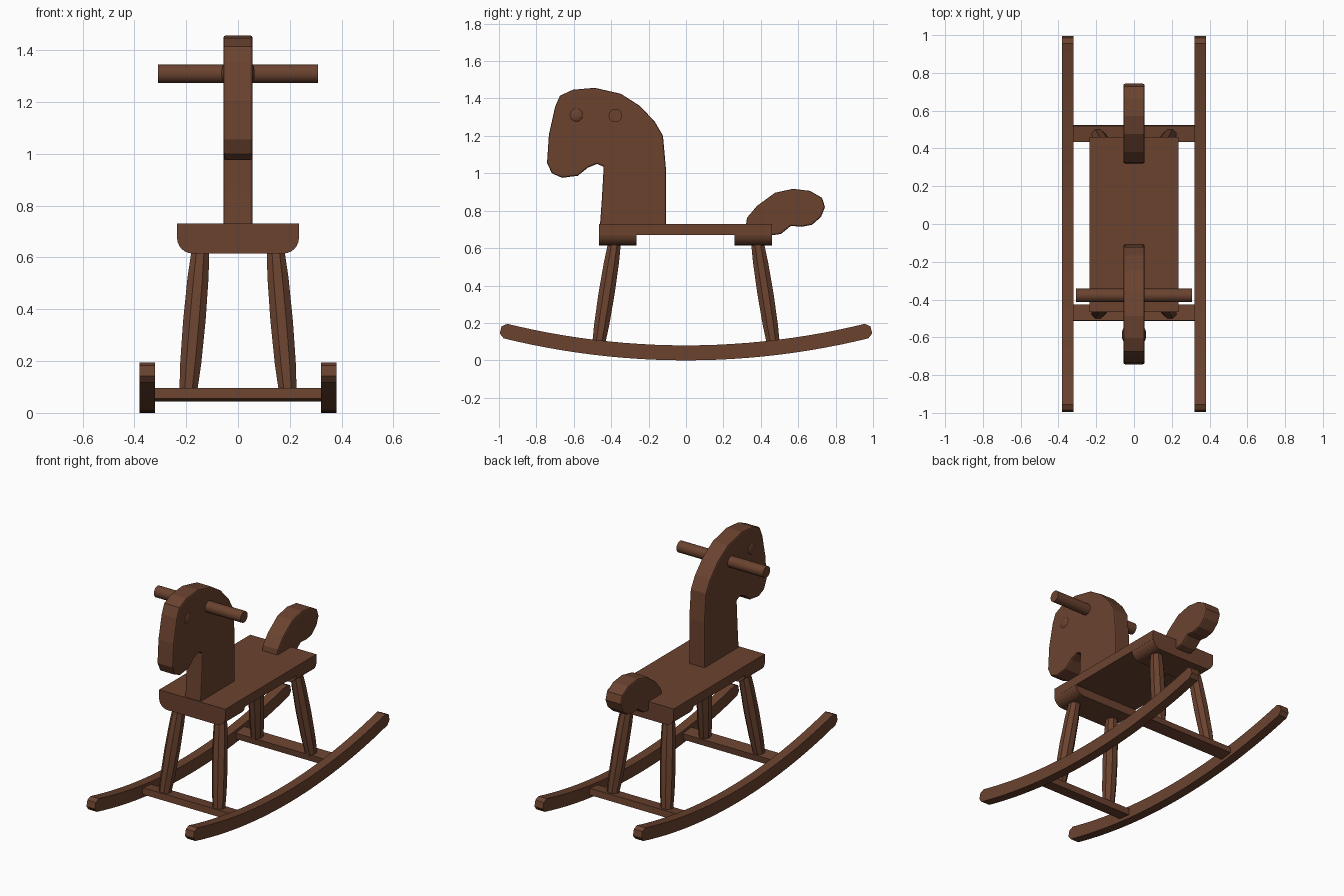
import bpy, bmesh, math
from mathutils import Vector

cube = bpy.data.objects.get("Cube")
if cube:
    bpy.data.objects.remove(cube, do_unlink=True)

wood = bpy.data.materials.new("brown wood")
wood.use_nodes = True
BROWN = (0.145, 0.055, 0.028, 1)
wood.diffuse_color = BROWN
wood.node_tree.nodes["Principled BSDF"].inputs["Base Color"].default_value = BROWN


def finish(name, bm, smooth=None, bevel=0):
    bmesh.ops.recalc_face_normals(bm, faces=bm.faces)
    mesh = bpy.data.meshes.new(name)
    bm.to_mesh(mesh)
    bm.free()
    mesh.materials.append(wood)
    ob = bpy.data.objects.new(name, mesh)
    bpy.context.collection.objects.link(ob)
    if bevel:
        mod = ob.modifiers.new("bevel", "BEVEL")
        mod.width = bevel
        mod.segments = 2
        mod.limit_method = "ANGLE"
        mod.angle_limit = math.radians(60)
    if smooth:
        bpy.ops.object.select_all(action="DESELECT")
        ob.select_set(True)
        bpy.context.view_layer.objects.active = ob
        bpy.ops.object.shade_smooth_by_angle(angle=math.radians(smooth))
    return ob


def slab(name, outline, lo, hi, axis="x", **kw):
    """Extrude an outline (horizontal, z) along x or y."""
    bm = bmesh.new()
    place = (lambda a, z: (lo, a, z)) if axis == "x" else (lambda a, z: (a, lo, z))
    face = bm.faces.new([bm.verts.new(place(a, z)) for a, z in outline])
    ext = bmesh.ops.extrude_face_region(bm, geom=[face])
    verts = [v for v in ext["geom"] if isinstance(v, bmesh.types.BMVert)]
    d = hi - lo
    bmesh.ops.translate(bm, verts=verts, vec=(d, 0, 0) if axis == "x" else (0, d, 0))
    return finish(name, bm, **kw)


def box(name, size, loc, tilt=0):
    bm = bmesh.new()
    bmesh.ops.create_cube(bm, size=1)
    bmesh.ops.scale(bm, verts=bm.verts, vec=size)
    ob = finish(name, bm)
    ob.location = loc
    ob.rotation_euler.x = tilt
    return ob


def leg(name, top, bottom):
    """Eight-sided leg, thinner at both ends."""
    bm = bmesh.new()
    top, bottom = Vector(top), Vector(bottom)
    rings = []
    for t, r in ((0, 0.037), (0.2, 0.044), (0.5, 0.047), (0.8, 0.044), (1, 0.037)):
        c = top.lerp(bottom, t)
        angles = [math.tau * (k + 0.5) / 8 for k in range(8)]
        rings.append([bm.verts.new(c + Vector((r * math.cos(a), r * math.sin(a), 0)))
                      for a in angles])
    for a, b in zip(rings, rings[1:]):
        for k in range(8):
            n = (k + 1) % 8
            bm.faces.new((a[k], a[n], b[n], b[k]))
    bm.faces.new(rings[0])
    bm.faces.new(rings[-1])
    return finish(name, bm, smooth=15)


# Rockers: arc bands with rounded ends
R, THICK, HALF = 4.1, 0.08, 0.245


def arc(radius, ang):
    return (radius * math.sin(ang), R - radius * math.cos(ang))


steps = [-HALF + 2 * HALF * i / 24 for i in range(25)]
steps[0] += 0.005
steps[-1] -= 0.005
tip = HALF + 0.0015
outline = [arc(R, a) for a in steps]
outline += [arc(R - 0.02, tip), arc(R - 0.06, tip)]
outline += [arc(R - THICK, a) for a in reversed(steps)]
outline += [arc(R - 0.06, -tip), arc(R - 0.02, -tip)]
for side, s in (("left", 1), ("right", -1)):
    slab(f"{side}_rocker", outline, s * 0.32, s * 0.38, smooth=20)

# Seat board, end battens, crossbars and legs
box("seat", (0.47, 0.925, 0.06), (0, -0.0025, 0.70))
batten = [(-0.235, 0.725), (0.235, 0.725)]
for cx, start in ((0.175, 0), (-0.175, -90)):
    for i in range(7):
        a = math.radians(start - 15 * i)
        batten.append((cx + 0.06 * math.cos(a), 0.675 + 0.06 * math.sin(a)))
for end, s, lo, hi, bar_y in (("front", -1, -0.465, -0.265, -0.47),
                              ("back", 1, 0.26, 0.46, 0.48)):
    slab(f"{end}_batten", batten, lo, hi, axis="y", smooth=30)
    box(f"{end}_crossbar", (0.65, 0.085, 0.041), (0, bar_y, 0.07), s * 0.118)
    for side, m in (("left", 1), ("right", -1)):
        leg(f"{end}_{side}_leg", (m * 0.145, s * 0.382, 0.63), (m * 0.192, s * 0.468, 0.08))

# Head and neck board
head = [(-0.46, 0.72), (-0.45, 0.86), (-0.44, 1.035), (-0.475, 1.05), (-0.525, 1.03),
        (-0.578, 0.987), (-0.663, 0.976), (-0.717, 1.0), (-0.743, 1.056), (-0.733, 1.206),
        (-0.70, 1.355), (-0.674, 1.415), (-0.604, 1.447), (-0.487, 1.457), (-0.348, 1.425),
        (-0.246, 1.36), (-0.166, 1.275), (-0.123, 1.2), (-0.107, 1.02), (-0.107, 0.72)]
slab("head", head, -0.056, 0.056, bevel=0.009)

# Tail board
tail = [(0.32, 0.72), (0.326, 0.762), (0.38, 0.826), (0.476, 0.896), (0.572, 0.917),
        (0.663, 0.906), (0.727, 0.869), (0.743, 0.82), (0.722, 0.767), (0.674, 0.725),
        (0.62, 0.714), (0.561, 0.719), (0.508, 0.676), (0.455, 0.668), (0.45, 0.72)]
slab("tail", tail, -0.056, 0.056, bevel=0.009)

# Handle rod through the head
rod = [(-0.378 + 0.036 * math.cos(math.tau * k / 20), 1.309 + 0.036 * math.sin(math.tau * k / 20))
       for k in range(20)]
slab("handle", rod, -0.308, 0.308, smooth=30)

# Domed eyes
for side, m in (("left", 1), ("right", -1)):
    bm = bmesh.new()
    bmesh.ops.create_uvsphere(bm, u_segments=16, v_segments=10, radius=0.036)
    eye = finish(f"{side}_eye", bm, smooth=60)
    eye.location = (m * 0.052, -0.586, 1.311)
    eye.scale.x = 0.35
